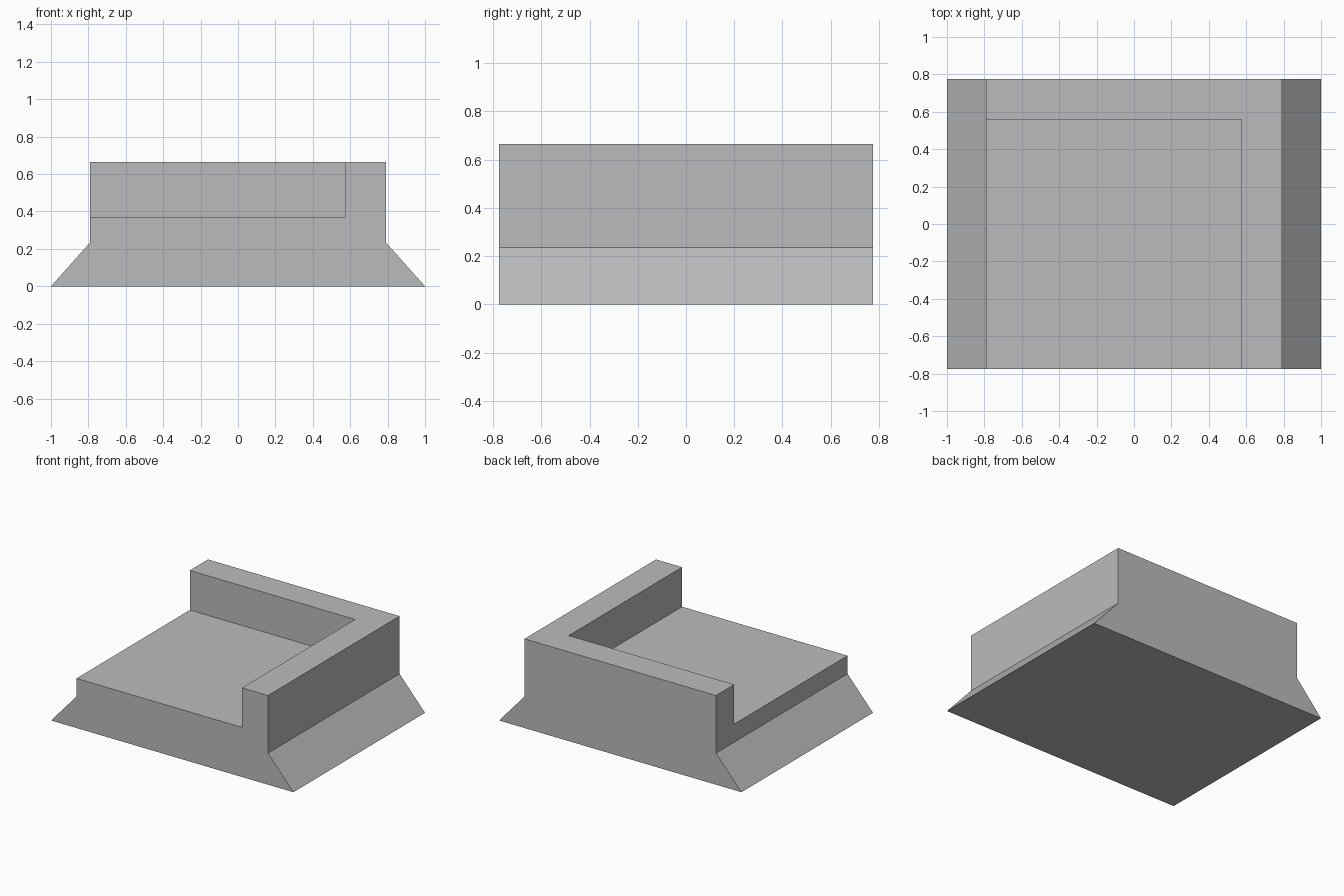
import bpy
import bmesh

cube = bpy.data.objects.get("Cube")
if cube:
    bpy.data.objects.remove(cube, do_unlink=True)

HALF_DEPTH = 0.775
FLOOR_Z, TOP_Z = 0.37, 0.665

grey = bpy.data.materials.new("stone grey")
grey.use_nodes = True
colour = (0.5, 0.5, 0.5, 1)
grey.diffuse_color = colour
grey.node_tree.nodes["Principled BSDF"].inputs["Base Color"].default_value = colour


def prism(name, profile, y0, y1):
    """Extrude an x-z outline along y."""
    bm = bmesh.new()
    face = bm.faces.new([bm.verts.new((x, y0, z)) for x, z in profile])
    grown = bmesh.ops.extrude_face_region(bm, geom=[face])["geom"]
    moved = [v for v in grown if isinstance(v, bmesh.types.BMVert)]
    bmesh.ops.translate(bm, verts=moved, vec=(0, y1 - y0, 0))
    bmesh.ops.recalc_face_normals(bm, faces=bm.faces)
    mesh = bpy.data.meshes.new(name)
    bm.to_mesh(mesh)
    bm.free()
    mesh.materials.append(grey)
    obj = bpy.data.objects.new(name, mesh)
    bpy.context.collection.objects.link(obj)
    return obj


# Block with flared sides
half_outline = [(1, 0), (0.79, 0.235), (0.79, TOP_Z)]
outline = half_outline + [(-x, z) for x, z in reversed(half_outline)]
base = prism("walled_base", outline, -HALF_DEPTH, HALF_DEPTH)

# Recess that leaves the floor, back wall and side wall
recess = [(-1.2, FLOOR_Z), (0.575, FLOOR_Z), (0.575, 1), (-1.2, 1)]
cutter = prism("recess_cutter", recess, -1, 0.56)
cutter.hide_render = True

cut = base.modifiers.new("recess", "BOOLEAN")
cut.operation = "DIFFERENCE"
cut.solver = "EXACT"
cut.object = cutter
bpy.context.view_layer.objects.active = base
bpy.ops.object.modifier_apply(modifier=cut.name)
bpy.data.objects.remove(cutter, do_unlink=True)
